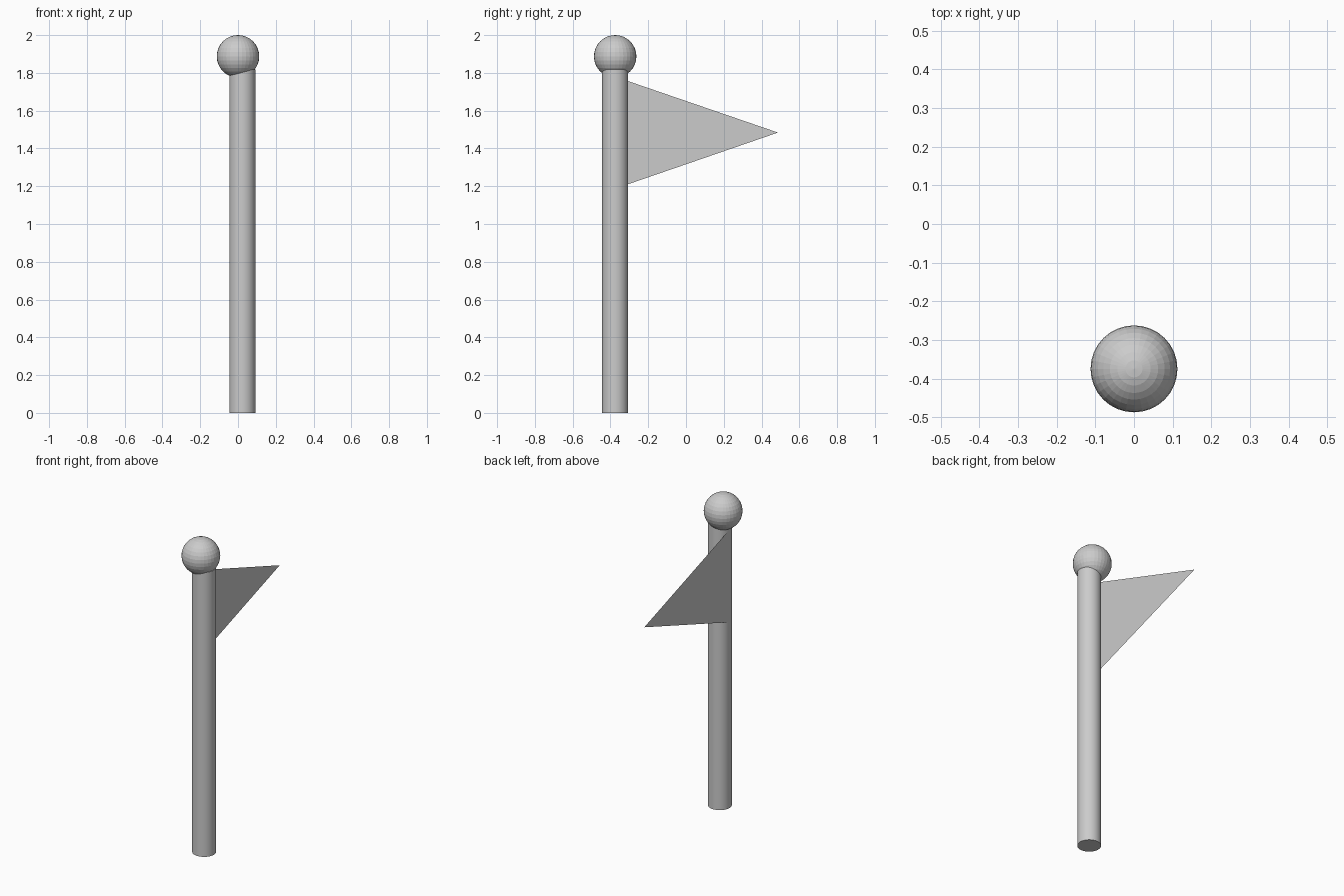
import bpy

if "Cube" in bpy.data.objects:
    bpy.data.objects.remove(bpy.data.objects["Cube"])

POLE_X, POLE_Y = 0.023, -0.375
POLE_R, POLE_H = 0.069, 1.818
BALL_R = 0.1125

# Pole
bpy.ops.mesh.primitive_cylinder_add(vertices=32, radius=POLE_R, depth=POLE_H,
                                    location=(POLE_X, POLE_Y, POLE_H / 2))
pole = bpy.context.object
pole.name = "pole"
bpy.ops.object.shade_smooth_by_angle()

# Ball on top, slightly off the pole axis
bpy.ops.mesh.primitive_uv_sphere_add(segments=32, ring_count=16, radius=BALL_R,
                                     location=(0, POLE_Y, 2 - BALL_R))
bpy.context.object.name = "ball_finial"

# Pennant: a single flat triangle touching the side of the pole
x = POLE_X - POLE_R
mesh = bpy.data.meshes.new("pennant")
mesh.from_pydata([(x, POLE_Y, 1.78), (x, POLE_Y, 1.187), (x, 0.487, 1.484)],
                 [], [(0, 1, 2)])
pennant = bpy.data.objects.new("pennant", mesh)
bpy.context.collection.objects.link(pennant)
